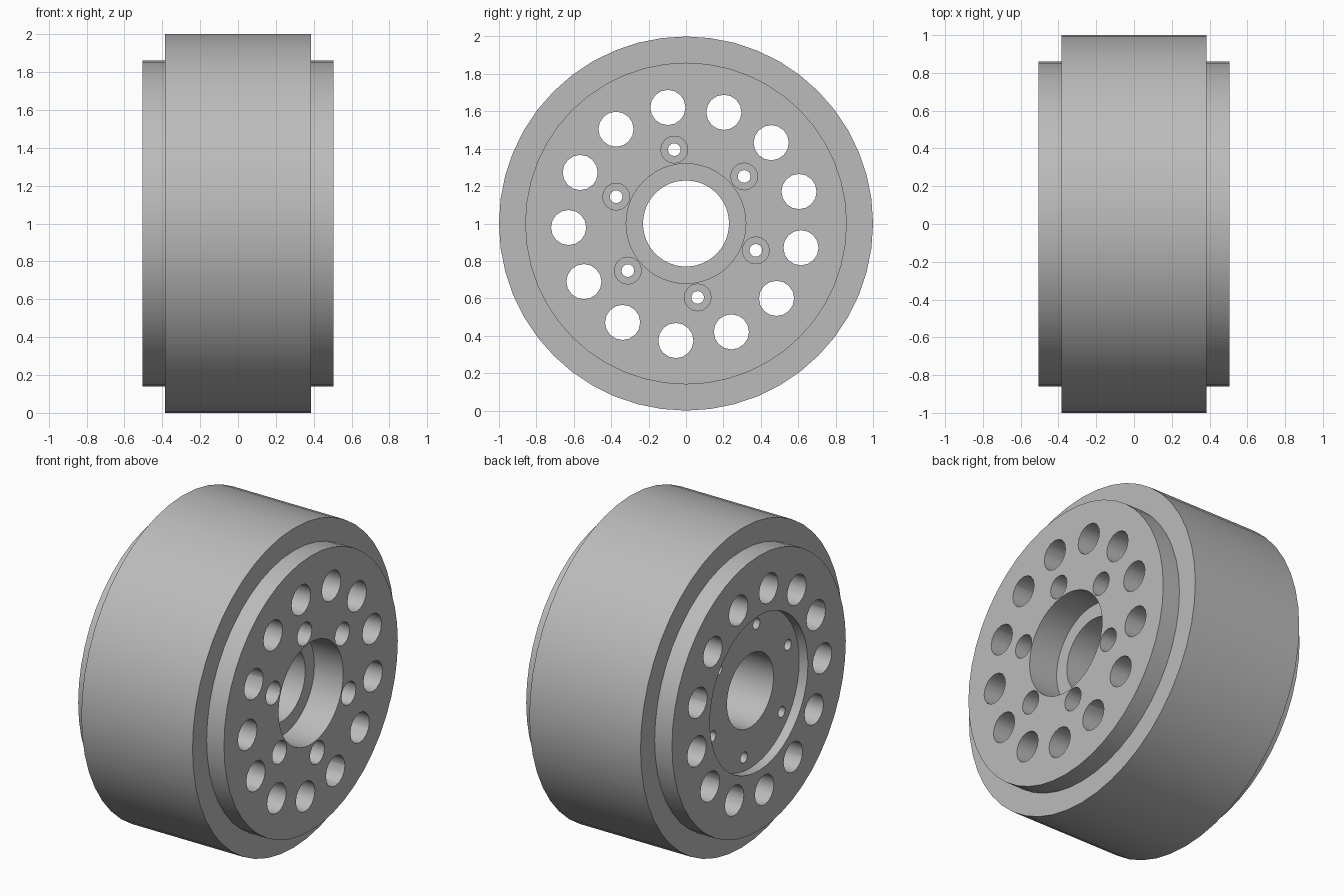
import bpy, bmesh, math

if "Cube" in bpy.data.objects:
    bpy.data.objects.remove(bpy.data.objects["Cube"], do_unlink=True)

grey = bpy.data.materials.new("satin_grey")
grey.use_nodes = True
colour = (0.5, 0.5, 0.5, 1)
grey.diffuse_color = colour
grey.node_tree.nodes["Principled BSDF"].inputs["Base Color"].default_value = colour


def lathe(bm, profile, sides, y=0.0, z=1.0, closed=False):
    """Spin (x, radius) points about an axis along x; cap the ends unless closed."""
    rings = []
    for x, r in profile:
        ring = []
        for i in range(sides):
            a = math.tau * i / sides
            ring.append(bm.verts.new((x, y + r * math.cos(a), z + r * math.sin(a))))
        rings.append(ring)
    pairs = list(zip(rings, rings[1:]))
    if closed:
        pairs.append((rings[-1], rings[0]))
    else:
        bm.faces.new(rings[0])
        bm.faces.new(rings[-1])
    for a, b in pairs:
        for i in range(sides):
            j = (i + 1) % sides
            bm.faces.new((a[i], a[j], b[j], b[i]))


def finish(name, bm):
    bmesh.ops.recalc_face_normals(bm, faces=bm.faces)
    mesh = bpy.data.meshes.new(name)
    bm.to_mesh(mesh)
    bm.free()
    mesh.materials.append(grey)
    obj = bpy.data.objects.new(name, mesh)
    bpy.context.collection.objects.link(obj)
    return obj


def circle_points(count, radius, start):
    for i in range(count):
        a = math.radians(start) + math.tau * i / count
        yield radius * math.cos(a), 1 + radius * math.sin(a)


# Drum with stepped flanges, a recessed left-hand face and a stepped bore
FACE, DRUM, FLOOR, STEP = 0.505, 0.385, -0.445, 0.305
bm = bmesh.new()
lathe(bm, [(FLOOR, 0.23), (FLOOR, 0.485), (-FACE, 0.485), (-FACE, 0.86),
           (-DRUM, 0.86), (-DRUM, 1), (DRUM, 1), (DRUM, 0.86),
           (FACE, 0.86), (FACE, 0.32), (STEP, 0.32), (STEP, 0.23)],
      48, closed=True)
hub = finish("wheel_hub", bm)

# Cutter for the outer ring of holes and the counterbored bolt holes
bm = bmesh.new()
for y, z in circle_points(13, 0.628, 15.8):
    lathe(bm, [(-0.7, 0.094), (0.7, 0.094)], 16, y, z)
for y, z in circle_points(6, 0.4, 39):
    lathe(bm, [(-0.7, 0.034), (0.25, 0.034), (0.25, 0.072), (0.7, 0.072)], 16, y, z)
cutter = finish("hole_cutter", bm)
cutter.hide_render = True

# Cut the holes and keep only the finished part
cut = hub.modifiers.new("holes", "BOOLEAN")
cut.operation = "DIFFERENCE"
cut.solver = "EXACT"
cut.object = cutter
bpy.context.view_layer.objects.active = hub
hub.select_set(True)
bpy.ops.object.modifier_apply(modifier=cut.name)
bpy.data.objects.remove(cutter, do_unlink=True)
bpy.ops.object.shade_smooth_by_angle(angle=math.radians(30))
